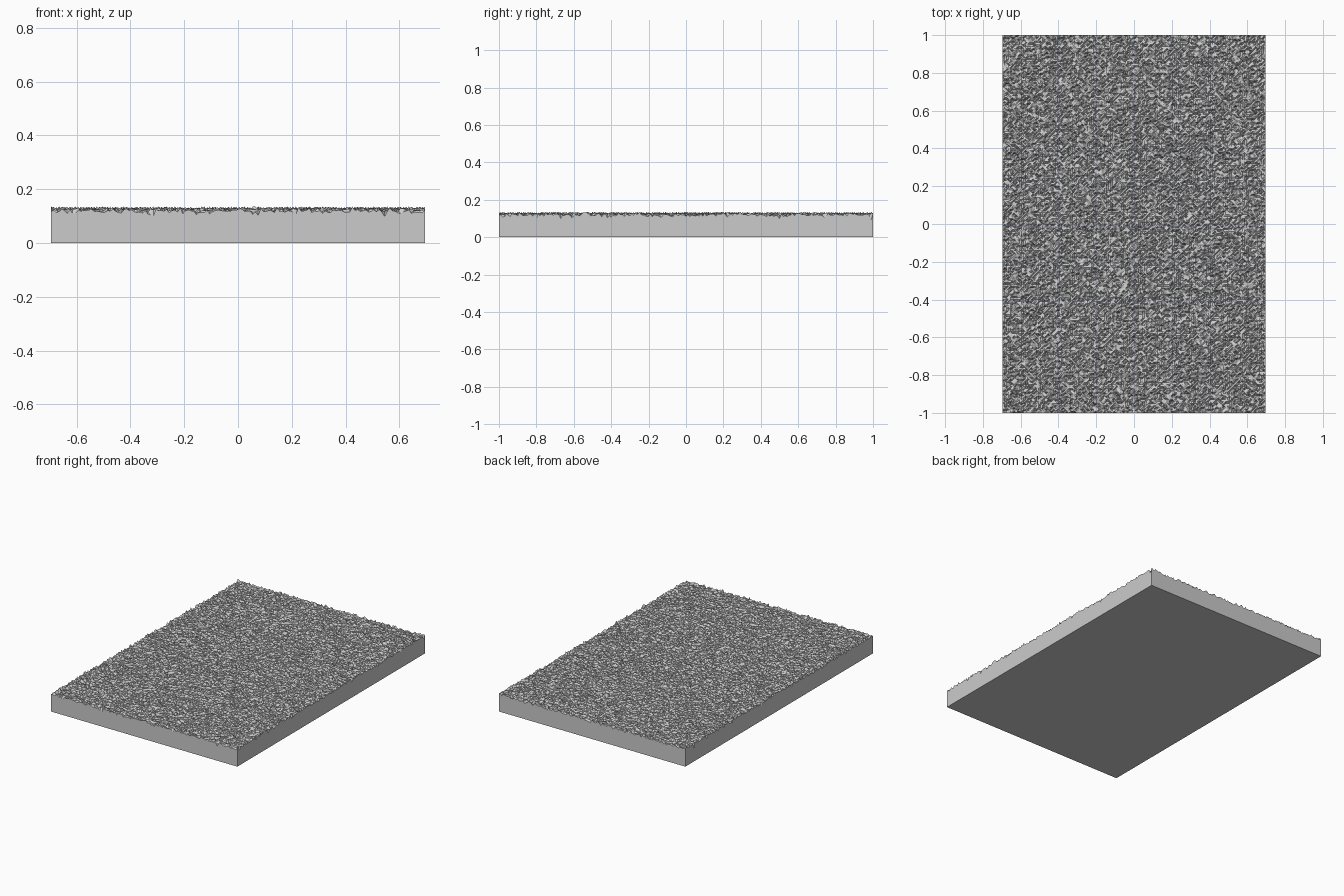
import bpy
import bmesh
import random

random.seed(7)

cube = bpy.data.objects.get("Cube")
if cube:
    bpy.data.objects.remove(cube, do_unlink=True)

WIDTH, LENGTH = 1.39, 2.0
CELL = 0.01
MEAN, SPREAD = 0.119, 0.006
LOW, HIGH = 0.085, 0.135


def make_material(name, color):
    mat = bpy.data.materials.new(name)
    mat.use_nodes = True
    mat.diffuse_color = color
    mat.node_tree.nodes["Principled BSDF"].inputs["Base Color"].default_value = color
    return mat


def rough_height():
    # Fine grain with an occasional deeper pit
    z = random.gauss(MEAN, SPREAD)
    if random.random() < 0.03:
        z -= random.uniform(0.005, 0.025)
    return min(max(z, LOW), HIGH)


# Rough top surface
bm = bmesh.new()
bmesh.ops.create_grid(bm, x_segments=round(WIDTH / CELL),
                      y_segments=round(LENGTH / CELL), size=1)
for v in bm.verts:
    v.co.x *= WIDTH / 2
    v.co.y *= LENGTH / 2
    v.co.z = rough_height()
bmesh.ops.triangulate(bm, faces=bm.faces[:])

# Straight sides dropped from the rim to the ground
rim = [e for e in bm.edges if e.is_boundary]
skirt = bmesh.ops.extrude_edge_only(bm, edges=rim)["geom"]
for v in skirt:
    if isinstance(v, bmesh.types.BMVert):
        v.co.z = 0

# Flat underside
bmesh.ops.holes_fill(bm, edges=[e for e in bm.edges if e.is_boundary], sides=0)
bmesh.ops.recalc_face_normals(bm, faces=bm.faces[:])

mesh = bpy.data.meshes.new("rough_slab")
bm.to_mesh(mesh)
bm.free()
mesh.materials.append(make_material("stone grey", (0.6, 0.6, 0.6, 1)))
slab = bpy.data.objects.new("rough_slab", mesh)
bpy.context.collection.objects.link(slab)
